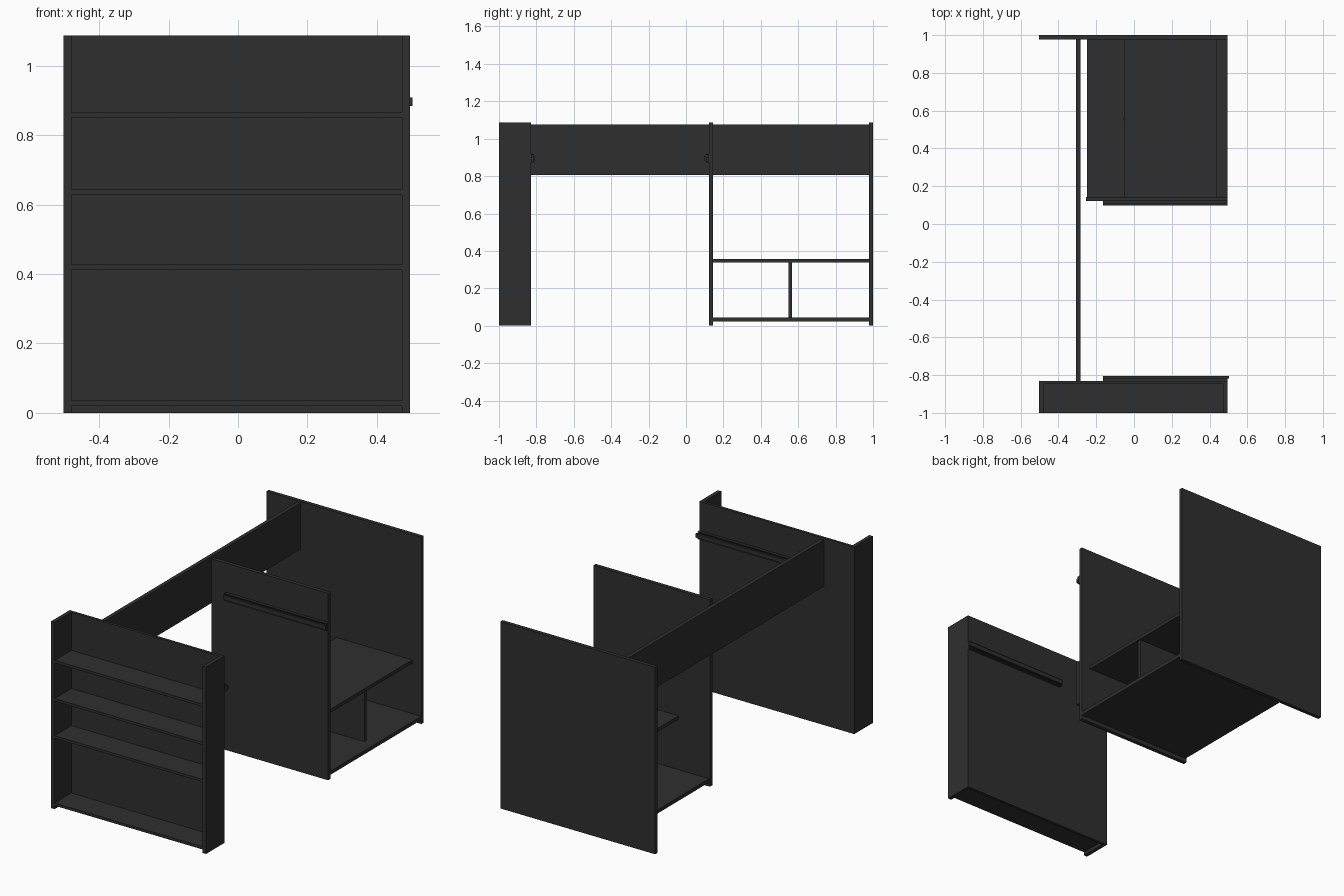
import bpy
import bmesh
from mathutils import Matrix, Vector

if "Cube" in bpy.data.objects:
    bpy.data.objects.remove(bpy.data.objects["Cube"])

charcoal = bpy.data.materials.new("charcoal_board")
charcoal.use_nodes = True
color = (0.028, 0.028, 0.028, 1)
charcoal.diffuse_color = color
charcoal.node_tree.nodes["Principled BSDF"].inputs["Base Color"].default_value = color


def board(name, xs, ys, zs):
    """Axis-aligned board spanning the given ranges."""
    spans = (xs, ys, zs)
    centre = Vector([(a + b) / 2 for a, b in spans])
    size = [b - a for a, b in spans]
    mesh = bpy.data.meshes.new(name)
    bm = bmesh.new()
    bmesh.ops.create_cube(bm, size=1, matrix=Matrix.Translation(centre) @ Matrix.Diagonal((*size, 1)))
    bm.to_mesh(mesh)
    bm.free()
    mesh.materials.append(charcoal)
    obj = bpy.data.objects.new(name, mesh)
    bpy.context.collection.objects.link(obj)
    return obj


T = 0.022            # main board thickness
TOP = 1.087          # overall height
LEFT, RIGHT = 0.495, -0.502

# Front bookcase: sides, back and shelves
case_y = (-1, -0.83)
board("bookcase_right_side", (RIGHT, RIGHT + T), case_y, (0, TOP))
board("bookcase_left_side", (LEFT - T, LEFT), case_y, (0, TOP))
inner_x = (RIGHT + T, LEFT - T)
board("bookcase_back", inner_x, (-0.846, -0.83), (0, TOP))
for i, z in enumerate((0.02, 0.412, 0.628, 0.85)):
    board(f"bookcase_shelf_{i + 1}", inner_x, (-1, -0.846), (z, z + 0.015))

# Upright panels and the long connecting beam
board("end_panel", (RIGHT, LEFT), (1 - T, 1), (0, TOP))
board("middle_panel", (-0.255, LEFT), (0.122, 0.122 + T), (0, TOP))
board("long_beam", (-0.307, -0.284), (-0.83, 1 - T), (0.807, 1.077))

# Low cabinet between the upright panels
cabinet_y = (0.122 + T, 1 - T)
board("cabinet_floor", (-0.25, LEFT), cabinet_y, (0.024, 0.045))
board("cabinet_shelf", (-0.052, 0.437), cabinet_y, (0.338, 0.358))
board("cabinet_divider", (-0.055, 0.43), (0.547, 0.567), (0.045, 0.338))


# Slide rails: a lipped channel with a sliding bar inside
def slide_rail(name, wall, out, end):
    def span(a, b):
        return tuple(sorted((wall + out * a, wall + out * b)))
    xs = (-0.163, LEFT)
    board(name + "_channel", xs, span(0, 0.005), (0.874, 0.918))
    for edge, z in (("lower", 0.874), ("upper", 0.912)):
        board(f"{name}_{edge}_lip", xs, span(0.005, 0.016), (z, z + 0.006))
    board(name + "_bar", (-0.163, end), span(0.013, 0.024), (0.884, 0.908))


slide_rail("front_rail", -0.83, 1, 0.502)
slide_rail("middle_rail", 0.122, -1, LEFT)
